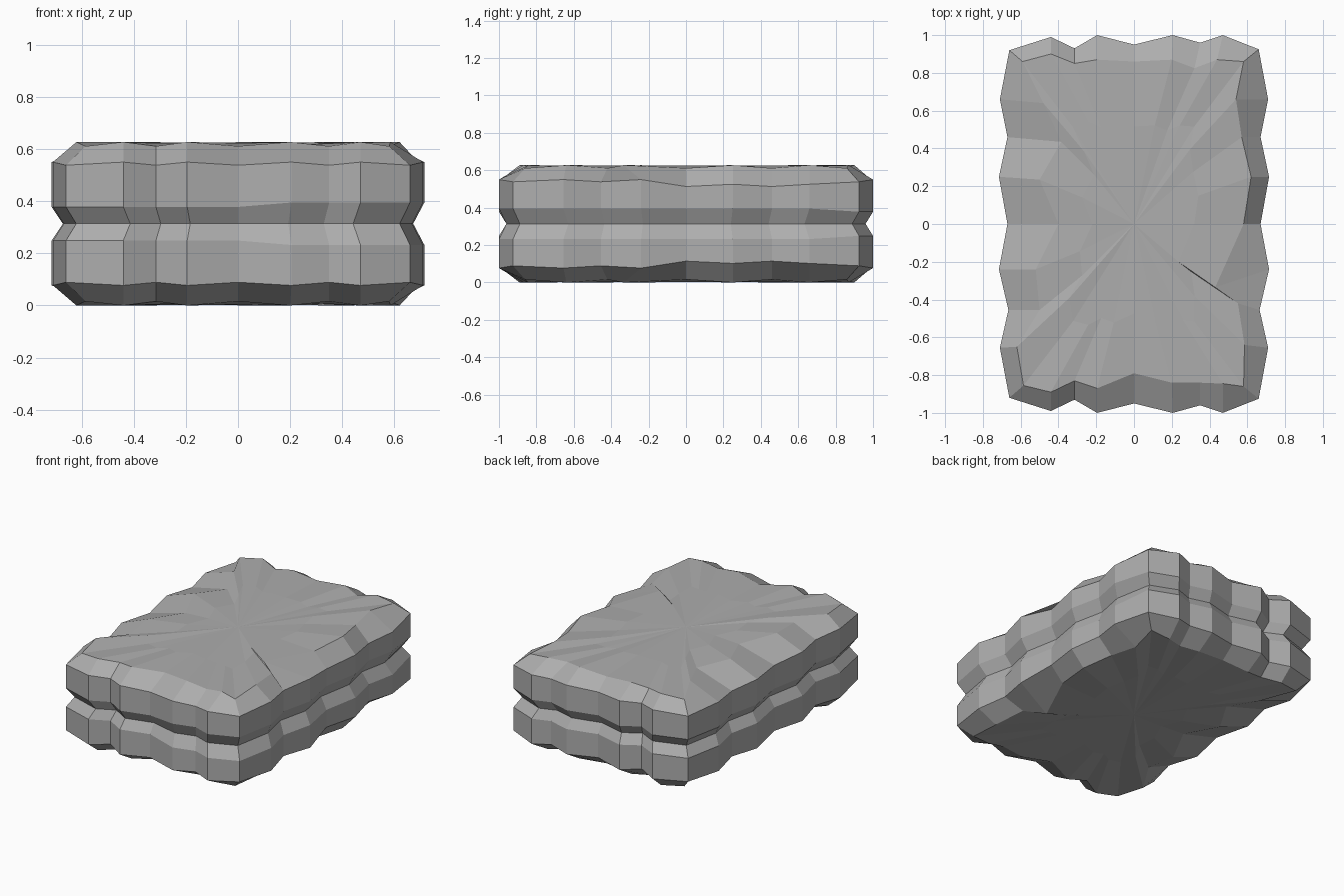
import bpy, bmesh, random

random.seed(4)
cube = bpy.data.objects.get("Cube")
if cube:
    bpy.data.objects.remove(cube, do_unlink=True)

HALF = 0.3135   # height of one slab

# Plain stone colour
stone = bpy.data.materials.new("grey stone")
stone.use_nodes = True
colour = (0.42, 0.42, 0.42, 1)
stone.diffuse_color = colour
stone.node_tree.nodes["Principled BSDF"].inputs["Base Color"].default_value = colour

# Wavy outline: back edge, then right edge, then the front and left edges
back = [(-.66, .92), (-.44, .99), (-.315, .93), (-.195, 1), (0, .95),
        (.205, 1), (.35, .96), (.47, 1), (.66, .925)]
side = [(.71, .66), (.67, .46), (.715, .25), (.67, 0),
        (.715, -.24), (.665, -.455), (.71, -.655)]
front = [(x, -y) for x, y in reversed(back)]
left = [(-x, y) for x, y in reversed(side)]
outline = back + side + front + left

# Chipped edge of the upper face, one point for each outline point
rim = [(-.59, .86), (-.44, .9), (-.315, .85), (-.195, .87), (0, .86),
       (.2, .87), (.32, .825), (.44, .87), (.58, .86),
       (.54, .66), (.57, .46), (.62, .25), (.58, 0),
       (.43, -.335), (.55, -.42), (.585, -.64), (.58, -.86),
       (.47, -.845), (.35, -.84), (.2, -.84), (0, -.79),
       (-.195, -.87), (-.315, -.83), (-.44, -.89), (-.585, -.855),
       (-.62, -.65), (-.5, -.455), (-.52, -.24), (-.4, 0),
       (-.5, .235), (-.385, .435), (-.48, .64)]


def is_notch(i):
    """True where the outline dips inward between its neighbours."""
    def reach(p):
        return max(abs(p[0]) / .72, abs(p[1]))
    here = reach(outline[i])
    after = reach(outline[(i + 1) % len(outline)])
    return here < reach(outline[i - 1]) and here < after


def shoulder(i):
    """Height of the edge between the wall and the upper chamfer."""
    x, y = outline[i]
    z = .525 if x > .66 and -.1 < y < .7 else .55
    return z - HALF - (.012 if is_notch(i) else 0)


def foot(i):
    """Height of the lower edge of the wall."""
    x, y = outline[i]
    return (.395 if x > .2 and y < .9 else .378) - HALF


bm = bmesh.new()
count = len(outline)
rings = [
    [bm.verts.new((x * .94, y * .96, 0)) for x, y in outline],
    [bm.verts.new((x, y, foot(i))) for i, (x, y) in enumerate(outline)],
    [bm.verts.new((x, y, shoulder(i))) for i, (x, y) in enumerate(outline)],
    [bm.verts.new((x, y, HALF - (.016 if is_notch(i) else 0)))
     for i, (x, y) in enumerate(rim)],
    [bm.verts.new((x * .55, y * .6, HALF - random.uniform(0, .012)))
     for x, y in rim],
]
for low, high in zip(rings, rings[1:]):
    for i in range(count):
        j = (i + 1) % count
        bm.faces.new((low[j], low[i], high[i], high[j]))

# Almost level middle of the upper face
middle = bm.verts.new((0, 0, HALF - .005))
for i in range(count):
    bm.faces.new((rings[-1][(i + 1) % count], rings[-1][i], middle))
bmesh.ops.recalc_face_normals(bm, faces=bm.faces)

mesh = bpy.data.meshes.new("stacked_slabs")
bm.to_mesh(mesh)
bm.free()
mesh.materials.append(stone)

slabs = bpy.data.objects.new("stacked_slabs", mesh)
bpy.context.collection.objects.link(slabs)
slabs.location.z = HALF

# Lower slab is the upper one mirrored at the waist
mirror = slabs.modifiers.new("lower_slab", 'MIRROR')
mirror.use_axis = (False, False, True)
mirror.use_clip = True
